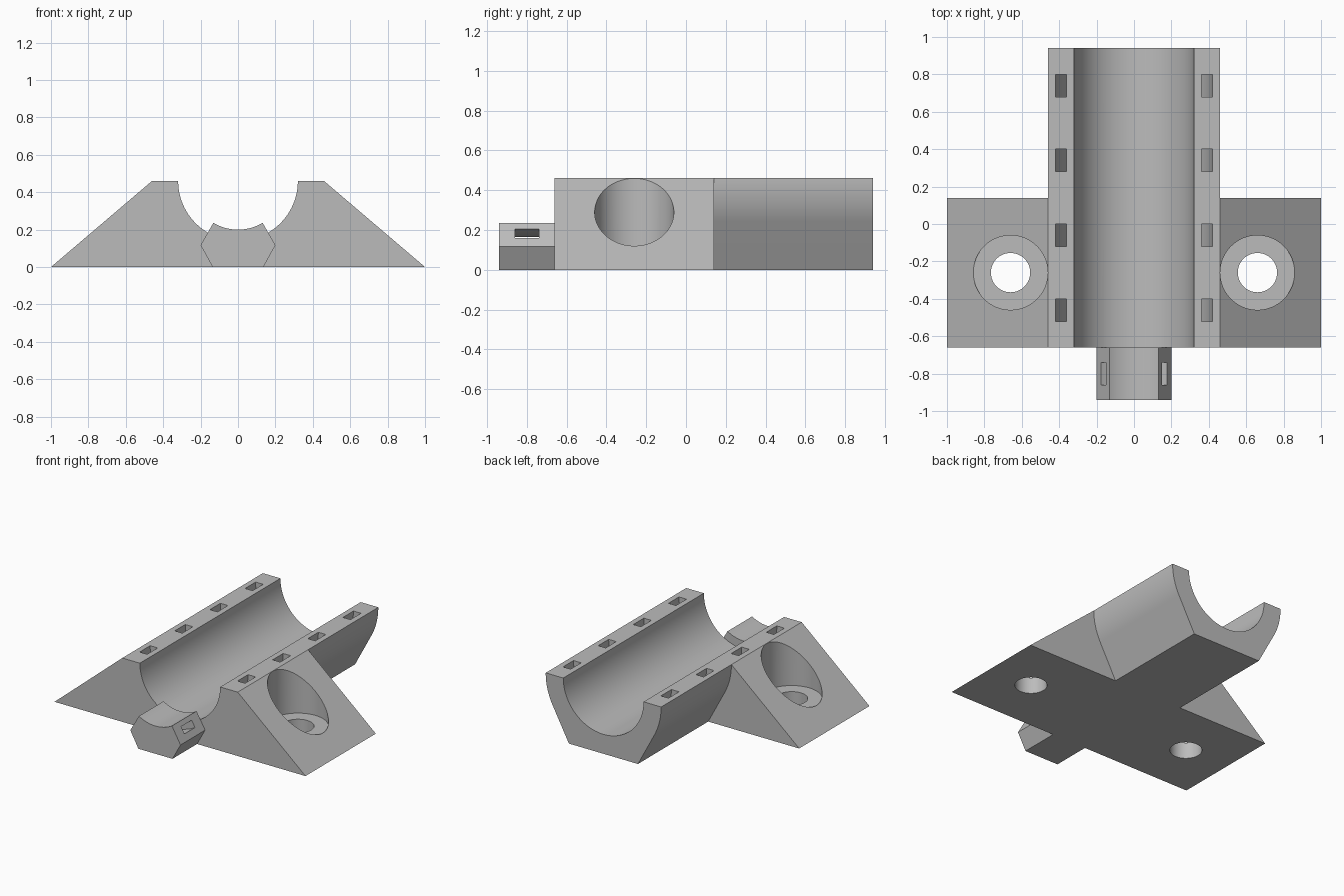
import bpy, math

if "Cube" in bpy.data.objects:
    bpy.data.objects.remove(bpy.data.objects["Cube"])

SEG = 96
AXIS_Z = 0.46          # height of the trough axis

grey = bpy.data.materials.new("plain grey")
grey.diffuse_color = (0.5, 0.5, 0.5, 1)
grey.use_nodes = True
grey.node_tree.nodes["Principled BSDF"].inputs["Base Color"].default_value = grey.diffuse_color


def arc(cx, cy, r, a0, a1, n):
    return [(cx + r * math.cos(math.radians(a0 + (a1 - a0) * i / n)),
             cy + r * math.sin(math.radians(a0 + (a1 - a0) * i / n))) for i in range(n + 1)]


def circle(cx, cy, r):
    return arc(cx, cy, r, 0, 360, SEG)[:-1]


def prism(name, outline, lo, hi, axis="y"):
    """Extrude a counter-clockwise outline (x,z along y, or x,y along z)."""
    n = len(outline)
    if axis == "y":
        verts = [(x, v, z) for v in (lo, hi) for x, z in outline]
    else:
        verts = [(x, y, v) for v in (hi, lo) for x, y in outline]
    faces = [tuple(range(n)), tuple(reversed(range(n, 2 * n)))]
    faces += [(i, i + n, (i + 1) % n + n, (i + 1) % n) for i in range(n)]
    return finish(name, verts, faces)


def ring(name, r_in, r_out, lo, hi):
    """Square-section ring around the trough axis."""
    verts = [(x, y, z) for r, y in ((r_in, lo), (r_out, lo), (r_out, hi), (r_in, hi))
             for x, z in circle(0, AXIS_Z, r)]
    faces = []
    for k in range(4):
        a, b = k * SEG, (k + 1) % 4 * SEG
        for i in range(SEG):
            j = (i + 1) % SEG
            faces.append((a + i, b + i, b + j, a + j))
    return finish(name, verts, faces)


def finish(name, verts, faces):
    me = bpy.data.meshes.new(name)
    me.from_pydata(verts, [], faces)
    me.materials.append(grey)
    ob = bpy.data.objects.new(name, me)
    bpy.context.collection.objects.link(ob)
    # make normals point outward
    import bmesh
    bm = bmesh.new()
    bm.from_mesh(me)
    bmesh.ops.recalc_face_normals(bm, faces=bm.faces)
    bm.to_mesh(me)
    bm.free()
    return ob


def combine(target, tool, operation):
    bpy.context.view_layer.objects.active = target
    mod = target.modifiers.new("bool", "BOOLEAN")
    mod.operation, mod.solver, mod.object = operation, "EXACT", tool
    bpy.ops.object.modifier_apply(modifier=mod.name)
    bpy.data.objects.remove(tool)


# Sloped mounting wings
body = prism("mounting_cradle", [(-1, 0), (1, 0), (0.46, AXIS_Z), (-0.46, AXIS_Z)], -0.66, 0.14)

# Trough with round flanks running tangent into a flat base
right = arc(0, AXIS_Z, 0.46, -28.5, 0, 16)
outline = [(-0.275, 0), (0.275, 0)] + right + [(-x, z) for x, z in reversed(right)]
combine(body, prism("trough", outline, 0.05, 0.94), "UNION")

# Six-sided tab on the front
tab = [(-0.136, 0), (0.136, 0), (0.2, 0.117), (0.131, 0.237), (-0.131, 0.237), (-0.2, 0.117)]
combine(body, prism("tab", tab, -0.94, -0.62), "UNION")

# Main bore and the shallower groove on the tab
combine(body, prism("bore", circle(0, AXIS_Z, 0.32), -0.66, 1.1), "DIFFERENCE")
combine(body, prism("tab_groove", circle(0, AXIS_Z, 0.26), -1.1, -0.655), "DIFFERENCE")

# Curved tie channels through the trough wall and the tab
for y in (-0.46, -0.06, 0.34, 0.74):
    combine(body, ring("tie_channel", 0.36, 0.42, y - 0.06, y + 0.06), "DIFFERENCE")
combine(body, ring("tab_channel", 0.295, 0.348, -0.86, -0.74), "DIFFERENCE")

# Counterbored screw holes
for x in (-0.66, 0.66):
    combine(body, prism("counterbore", circle(x, -0.26, 0.199), 0.117, 0.8, "z"), "DIFFERENCE")
    combine(body, prism("screw_hole", circle(x, -0.26, 0.105), -0.2, 0.3, "z"), "DIFFERENCE")

bpy.ops.object.select_all(action="DESELECT")
body.select_set(True)
bpy.context.view_layer.objects.active = body
bpy.ops.object.shade_smooth_by_angle(angle=math.radians(25))
